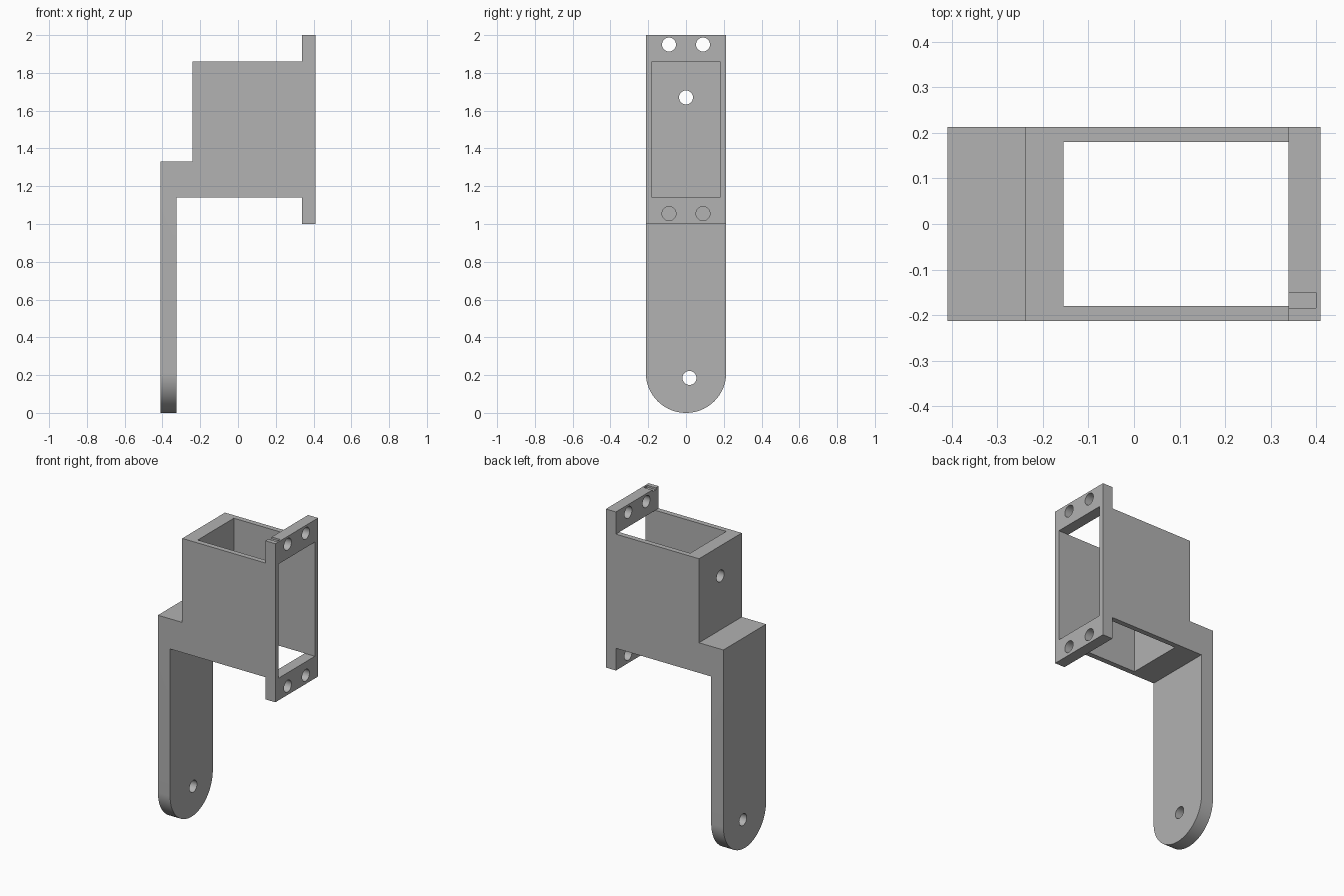
import bpy
import bmesh
import math
from mathutils import Vector

if "Cube" in bpy.data.objects:
    bpy.data.objects.remove(bpy.data.objects["Cube"], do_unlink=True)

HALF_WIDTH = 0.213
HOLE_RADIUS = 0.037

grey = bpy.data.materials.new("plain grey")
grey.use_nodes = True
colour = (0.445, 0.445, 0.445, 1.0)
grey.diffuse_color = colour
grey.node_tree.nodes["Principled BSDF"].inputs["Base Color"].default_value = colour


def prism(name, points, direction):
    """Extrude a closed outline of 3D points along a direction."""
    bm = bmesh.new()
    face = bm.faces.new([bm.verts.new(p) for p in points])
    made = bmesh.ops.extrude_face_region(bm, geom=[face])
    moved = [v for v in made["geom"] if isinstance(v, bmesh.types.BMVert)]
    bmesh.ops.translate(bm, verts=moved, vec=Vector(direction))
    bmesh.ops.recalc_face_normals(bm, faces=bm.faces)
    mesh = bpy.data.meshes.new(name)
    bm.to_mesh(mesh)
    bm.free()
    mesh.materials.append(grey)
    obj = bpy.data.objects.new(name, mesh)
    bpy.context.collection.objects.link(obj)
    return obj


def box(name, x0, x1, y0, y1, z0, z1):
    base = [(x0, y0, z0), (x1, y0, z0), (x1, y1, z0), (x0, y1, z0)]
    return prism(name, base, (0, 0, z1 - z0))


def arc(y, z, radius, start, end, steps):
    """Points of an arc in the YZ plane, in front of the low-x end."""
    angles = [start + (end - start) * i / steps for i in range(steps + 1)]
    return [(y + radius * math.cos(a), z + radius * math.sin(a)) for a in angles]


def hole(name, x0, x1, y, z):
    ring = arc(y, z, HOLE_RADIUS, 0, math.tau, 32)[:-1]
    return prism(name, [(x0, a, b) for a, b in ring], (x1 - x0, 0, 0))


def combine(target, tool, operation):
    tool.hide_render = True
    mod = target.modifiers.new(operation.lower(), "BOOLEAN")
    mod.operation = operation
    mod.solver = "EXACT"
    mod.object = tool
    bpy.context.view_layer.objects.active = target
    bpy.ops.object.modifier_apply(modifier=mod.name)
    bpy.data.objects.remove(tool, do_unlink=True)


# Side silhouette: arm, step, housing and mounting plate
silhouette = [(-0.41, -0.1), (-0.325, -0.1), (-0.325, 1.14), (0.34, 1.14),
              (0.34, 1.0), (0.41, 1.0), (0.41, 2.0), (0.34, 2.0),
              (0.34, 1.86), (-0.24, 1.86), (-0.24, 1.33), (-0.41, 1.33)]
bracket = prism("servo_bracket", [(x, -0.3, z) for x, z in silhouette], (0, 0.6, 0))

# Rounded lower end and overall width
outline = arc(0, HALF_WIDTH, HALF_WIDTH, math.pi, math.tau, 48)
outline += [(HALF_WIDTH, 2.1), (-HALF_WIDTH, 2.1)]
combine(bracket, prism("width_outline", [(-0.6, y, z) for y, z in outline],
                       (1.2, 0, 0)), "INTERSECT")

# Housing cavity, open above and below and through the plate window
cavity = [(-0.155, 1.05), (0.34, 1.05), (0.34, 1.14), (0.5, 1.14),
          (0.5, 1.86), (0.34, 1.86), (0.34, 1.95), (-0.155, 1.95)]
combine(bracket, prism("cavity_cutter", [(x, -0.18, z) for x, z in cavity],
                       (0, 0.36, 0)), "DIFFERENCE")

# Four screw holes in the mounting plate
for z in (1.055, 1.95):
    for y in (-0.09, 0.09):
        combine(bracket, hole("screw_cutter", 0.3, 0.5, y, z), "DIFFERENCE")

# Holes in the housing's rear wall and the arm
combine(bracket, hole("wall_cutter", -0.3, -0.1, 0, 1.67), "DIFFERENCE")
combine(bracket, hole("arm_cutter", -0.5, -0.25, 0.018, 0.185), "DIFFERENCE")

# Shallow notch in the top edge of the plate
combine(bracket, box("notch_cutter", 0.3, 0.40, -0.185, -0.15, 1.988, 2.1), "DIFFERENCE")

# Smooth curved walls, sharp edges elsewhere
bpy.ops.object.select_all(action="DESELECT")
bracket.select_set(True)
bpy.context.view_layer.objects.active = bracket
bpy.ops.object.shade_smooth_by_angle(angle=math.radians(30))
